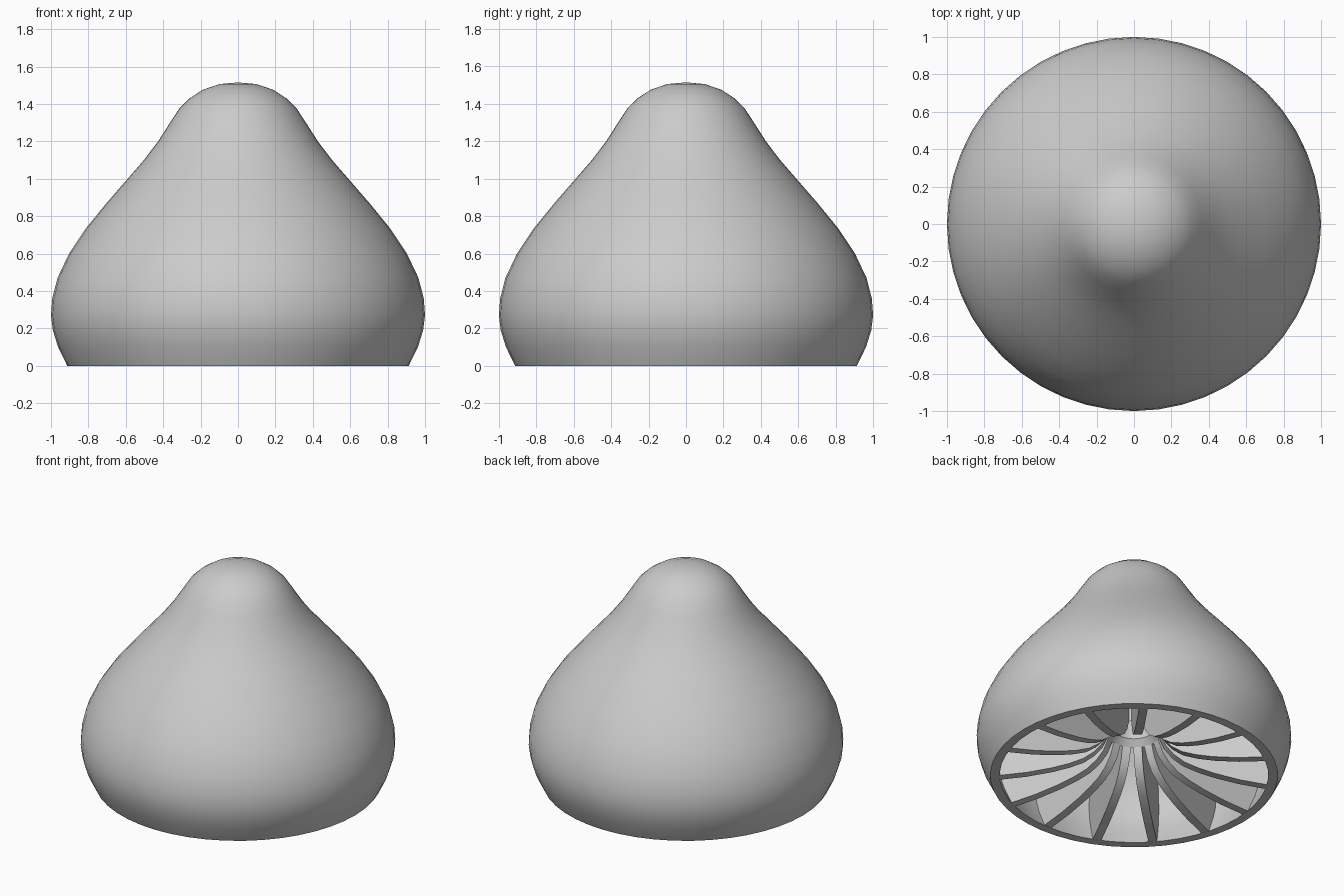
import bpy, bmesh
from math import cos, sin, pi, radians
from mathutils import Vector

cube = bpy.data.objects.get("Cube")
if cube:
    bpy.data.objects.remove(cube, do_unlink=True)

WALL = 0.06
RIB = 0.055
RIBS = 15
PHASE = radians(-90)

grey = bpy.data.materials.new("light grey")
grey.use_nodes = True
grey.diffuse_color = (0.6, 0.6, 0.6, 1)
grey.node_tree.nodes["Principled BSDF"].inputs["Base Color"].default_value = (0.6, 0.6, 0.6, 1)


def finish(name, bm):
    bmesh.ops.remove_doubles(bm, verts=bm.verts, dist=0.0005)
    bmesh.ops.recalc_face_normals(bm, faces=bm.faces)
    mesh = bpy.data.meshes.new(name)
    bm.to_mesh(mesh)
    bm.free()
    mesh.materials.append(grey)
    obj = bpy.data.objects.new(name, mesh)
    bpy.context.collection.objects.link(obj)
    bpy.ops.object.select_all(action='DESELECT')
    obj.select_set(True)
    bpy.context.view_layer.objects.active = obj
    bpy.ops.object.shade_smooth_by_angle(angle=radians(35))


def lathe(name, profile, segments=48):
    """Turn an (r, z) profile around the z axis."""
    bm = bmesh.new()
    verts = [bm.verts.new((r, 0, z)) for r, z in profile]
    edges = [bm.edges.new(p) for p in zip(verts, verts[1:])]
    bmesh.ops.spin(bm, geom=verts + edges, cent=(0, 0, 0), axis=(0, 0, 1),
                   angle=2 * pi, steps=segments)
    finish(name, bm)


def inset(profile, dist):
    """Offset a profile inward along its normals, keeping the rim and crown square."""
    out = []
    for i, (r, z) in enumerate(profile):
        a = Vector(profile[max(i - 1, 0)])
        b = Vector(profile[min(i + 1, len(profile) - 1)])
        t = (b - a).normalized()
        out.append((r - t.y * dist, z + t.x * dist))
    out[0] = (profile[0][0] - dist, 0)
    out[-1] = (0, profile[-1][1] - dist)
    return out


# Bell-shaped shell: inner skin down from the crown, flat rim, outer skin back up
outer = [(0.913, 0), (0.962, 0.1), (0.99, 0.19), (1, 0.27), (0.993, 0.36), (0.965, 0.47),
         (0.903, 0.6), (0.813, 0.735), (0.703, 0.87), (0.59, 1), (0.503, 1.1), (0.427, 1.2),
         (0.363, 1.3), (0.312, 1.378), (0.26, 1.429), (0.19, 1.475), (0.1, 1.506), (0, 1.515)]
lathe("hollow_shell", inset(outer, WALL)[::-1] + outer)

# Central tube with a chamfered mouth
lathe("centre_tube", [(0.133, 1.44), (0.133, 0.345), (0.17, 0.3), (0.17, 1.44)])

# Radial ribs with a swept lower edge, reaching into the shell wall
lower = [(0.16, 0.32), (0.175, 0.285), (0.2, 0.225), (0.25, 0.165), (0.32, 0.115),
         (0.41, 0.08), (0.52, 0.05), (0.68, 0.02), (0.865, 0)]
upper = [p for p in inset(outer, WALL * 0.6)[1:] if p[0] > 0.16]
section = lower + upper + [(0.16, upper[-1][1])]
bm = bmesh.new()
for i in range(RIBS):
    a = PHASE + 2 * pi * i / RIBS
    radial = Vector((cos(a), sin(a), 0))
    side = Vector((-sin(a), cos(a), 0)) * RIB
    face = bm.faces.new([bm.verts.new(radial * r - side / 2 + Vector((0, 0, z)))
                         for r, z in section])
    solid = bmesh.ops.extrude_face_region(bm, geom=[face], use_keep_orig=True)
    moved = [v for v in solid["geom"] if isinstance(v, bmesh.types.BMVert)]
    bmesh.ops.translate(bm, verts=moved, vec=side)
finish("inner_ribs", bm)
